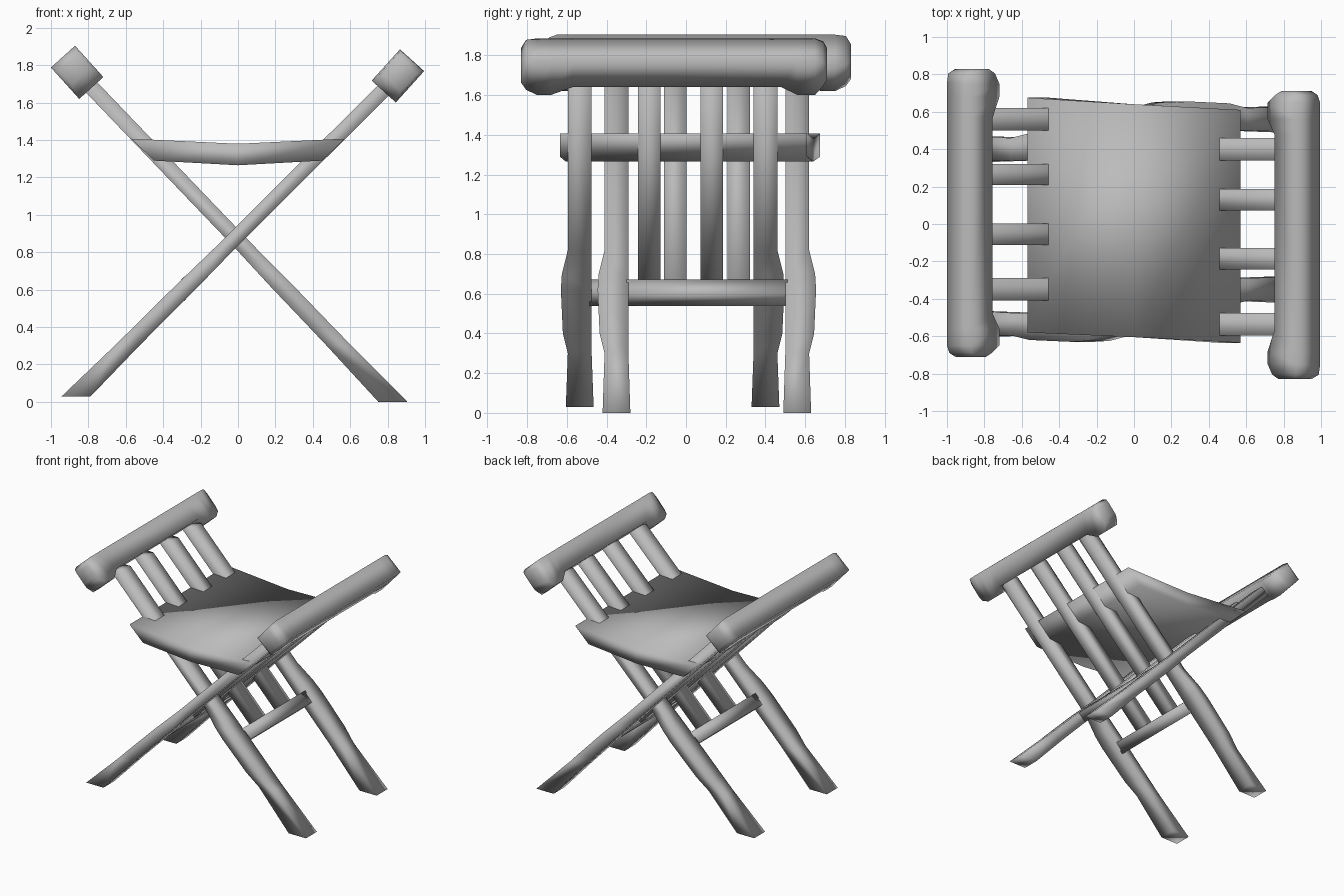
import bpy
import bmesh
from mathutils import Vector

cube = bpy.data.objects.get("Cube")
if cube:
    bpy.data.objects.remove(cube, do_unlink=True)

# One plain grey for the whole chair
grey = bpy.data.materials.new("plain grey")
grey.use_nodes = True
grey.diffuse_color = (0.5, 0.5, 0.5, 1)
grey.node_tree.nodes["Principled BSDF"].inputs["Base Color"].default_value = (0.5, 0.5, 0.5, 1)


def loft(name, rings):
    """Skin a row of four-cornered rings and cap both ends."""
    bm = bmesh.new()
    rows = [[bm.verts.new(p) for p in ring] for ring in rings]
    for a, b in zip(rows, rows[1:]):
        for i in range(4):
            j = (i + 1) % 4
            bm.faces.new((a[i], a[j], b[j], b[i]))
    bm.faces.new(rows[0])
    bm.faces.new(rows[-1])
    bmesh.ops.recalc_face_normals(bm, faces=bm.faces)
    for face in bm.faces:
        face.smooth = True
    mesh = bpy.data.meshes.new(name)
    bm.to_mesh(mesh)
    bm.free()
    mesh.materials.append(grey)
    obj = bpy.data.objects.new(name, mesh)
    bpy.context.collection.objects.link(obj)
    return obj


# Leg stations above the foot: height, inner width, outer width, half thickness
LEG = [(0.3, 0.06, 0.06, 0.047), (0.4, 0.06, 0.085, 0.046), (0.62, 0.06, 0.095, 0.045),
       (0.7, 0.06, 0.09, 0.043), (0.82, 0.06, 0.06, 0.04), (1.72, 0.06, 0.06, 0.04)]

# Armrest stations: y, lower edge, upper edge, half thickness
ARM = [(-0.83, -0.05, 0.07, 0.065), (-0.805, -0.085, 0.11, 0.08), (-0.75, -0.113, 0.113, 0.087),
       (-0.68, -0.113, 0.113, 0.087), (-0.57, -0.06, 0.113, 0.087), (0.48, -0.06, 0.113, 0.087),
       (0.56, -0.113, 0.113, 0.087), (0.65, -0.113, 0.113, 0.087), (0.69, -0.06, 0.1, 0.08),
       (0.71, -0.03, 0.07, 0.065)]


def frame(label, side, foot, top, leg_ys, slat_ys):
    """Sloping frame whose armrest is on the given side; foot and top are (x, z)."""
    foot_x, foot_z = foot
    top_x, top_z = top

    def axis_x(z):
        return foot_x + (top_x - foot_x) * (z - foot_z) / (top_z - foot_z)

    def level_ring(z, y0, y1, half):
        x, h = axis_x(z), half * 1.41
        return [(x - h, y0, z), (x + h, y0, z), (x + h, y1, z), (x - h, y1, z)]

    # Legs, swelling outward below the crossing
    for place, y in zip(("front", "back"), leg_ys):
        out = -1 if place == "front" else 1
        stations = [(foot_z, 0.07, 0.07, 0.055)] + LEG
        loft(f"{label}_{place}_leg",
             [level_ring(z, y - out * a, y + out * b, t) for z, a, b, t in stations])

    # Slats from the rail up to the armrest
    for n, y in enumerate(slat_ys, 1):
        loft(f"{label}_slat_{n}",
             [level_ring(z, y - 0.057, y + 0.057, 0.04) for z in (0.6, 1.72)])

    # Tilted crosswise bars share these directions
    along = Vector((side * 0.67, 0, 0.742))
    across = Vector((0.742, 0, -side * 0.67))

    def bar_ring(centre, y, lo, hi, half):
        c = Vector((centre[0], y, centre[1]))
        return [c + along * s + across * t
                for s, t in ((lo, -half), (lo, half), (hi, half), (hi, -half))]

    # Rail between the legs
    rail = (axis_x(0.605), 0.605)
    loft(f"{label}_rail", [bar_ring(rail, y, -0.05, 0.05, 0.044)
                           for y in (leg_ys[0] + 0.05, leg_ys[1] - 0.05)])

    # Armrest with drooping rounded ends
    loft(f"{label}_armrest", [bar_ring(top, side * y, lo, hi, t) for y, lo, hi, t in ARM])


frame("left", 1, (-0.865, 0.03), (0.855, 1.743), (-0.535, 0.4), (-0.185, 0.13))
frame("right", -1, (0.828, 0), (-0.86, 1.762), (-0.35, 0.56), (-0.055, 0.265))

# Sagging seat: top x, bottom x, front y, back y, top z, bottom z
SEAT = [(-0.57, -0.45, -0.58, 0.675, 1.407, 1.29), (0, 0, -0.605, 0.64, 1.38, 1.265),
        (0.57, 0.45, -0.635, 0.61, 1.407, 1.29)]
loft("seat", [[(xt, y0, zt), (xt, y1, zt), (xb, y1, zb), (xb, y0, zb)]
              for xt, xb, y0, y1, zt, zb in SEAT])
